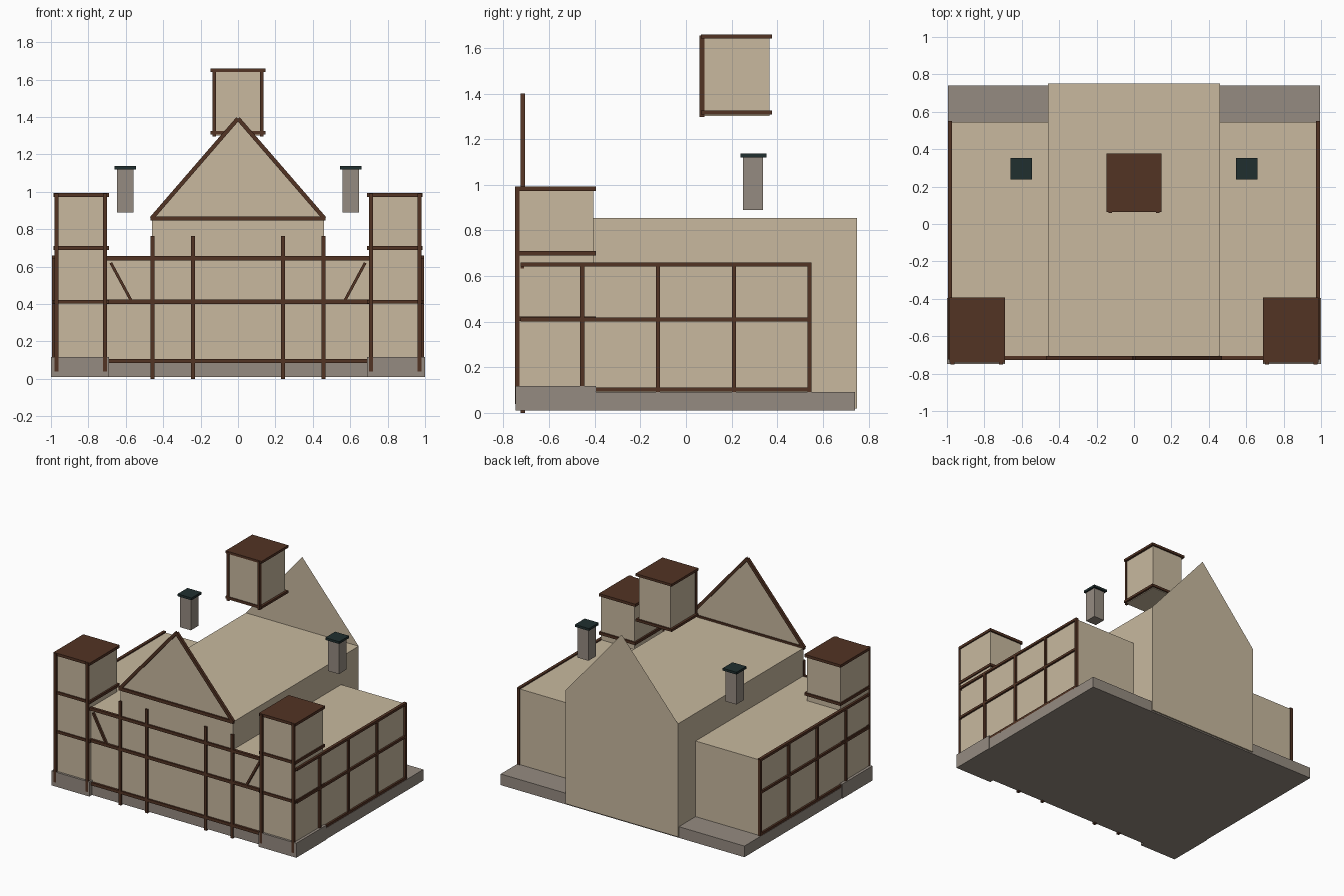
import bpy, bmesh, math
from mathutils import Matrix, Vector

if "Cube" in bpy.data.objects:
    bpy.data.objects.remove(bpy.data.objects["Cube"])


def material(name, rgb):
    m = bpy.data.materials.new(name)
    m.diffuse_color = (*rgb, 1)
    m.use_nodes = True
    m.node_tree.nodes["Principled BSDF"].inputs["Base Color"].default_value = m.diffuse_color
    return m


PLASTER = material("cream plaster", (0.58, 0.485, 0.345))
STONE = material("grey stone", (0.30, 0.258, 0.218))
TIMBER = material("brown timber", (0.085, 0.033, 0.017))
CAP = material("dark slate", (0.014, 0.028, 0.028))


def finish(name, bm, mat):
    bmesh.ops.recalc_face_normals(bm, faces=bm.faces)
    me = bpy.data.meshes.new(name)
    bm.to_mesh(me)
    bm.free()
    me.materials.append(mat)
    ob = bpy.data.objects.new(name, me)
    bpy.context.collection.objects.link(ob)
    return ob


def box(name, x, y, z, mat):
    """Box from (min, max) ranges on each axis."""
    lo, hi = zip(x, y, z)
    size = [abs(b - a) for a, b in zip(lo, hi)]
    mid = [(a + b) / 2 for a, b in zip(lo, hi)]
    bm = bmesh.new()
    bmesh.ops.create_cube(bm, size=1, matrix=Matrix.Translation(mid) @ Matrix.Diagonal((*size, 1)))
    return finish(name, bm, mat)


def slanted_beam(name, a, b, width, y):
    """Beam between two (x, z) points in the front plane."""
    p, q = Vector((a[0], 0, a[1])), Vector((b[0], 0, b[1]))
    d = q - p
    mat = (Matrix.Translation(((p.x + q.x) / 2, (y[0] + y[1]) / 2, (p.z + q.z) / 2))
           @ Matrix.Rotation(-math.atan2(d.z, d.x), 4, 'Y')
           @ Matrix.Diagonal((d.length, y[1] - y[0], width, 1)))
    bm = bmesh.new()
    bmesh.ops.create_cube(bm, size=1, matrix=mat)
    return finish(name, bm, TIMBER)


# Plinth and the low full-width body
box("plinth", (-0.995, 0.995), (-0.717, 0.74), (0.01, 0.092), STONE)
box("side_wings", (-0.98, 0.98), (-0.71, 0.545), (0.09, 0.65), PLASTER)

# Central hall: flat top between two thin gable ends
bm = bmesh.new()
W, Y0, Y1, LOW, EAVE, APEX = 0.46, -0.714, 0.75, 0.02, 0.855, 1.39
ends = []
for y in (Y0, Y1):
    v = [bm.verts.new((px, y, pz)) for px, pz in
         ((-W, LOW), (W, LOW), (W, EAVE), (0, APEX), (-W, EAVE))]
    bm.faces.new(v)
    ends.append(v)
for i, j in ((0, 1), (1, 2), (2, 4), (4, 0)):
    bm.faces.new((ends[0][i], ends[0][j], ends[1][j], ends[1][i]))
finish("central_hall", bm, PLASTER)

# Front wall timber frame
FY = (-0.726, -0.706)
for i, z in enumerate((0.095, 0.412, 0.645)):
    box(f"front_rail_{i}", (-0.98, 0.98), FY, (z - 0.011, z + 0.011), TIMBER)
for s in (-1, 1):
    for x in (0.24, 0.457):
        box("front_stud", (s * x - 0.01, s * x + 0.01), FY, (0, 0.765), TIMBER)
    slanted_beam("front_brace", (s * 0.68, 0.62), (s * 0.573, 0.422), 0.015, FY)
    slanted_beam("gable_rafter", (s * 0.463, 0.857), (0, 1.392), 0.022, FY)
box("gable_tie_beam", (-0.467, 0.467), FY, (0.846, 0.869), TIMBER)

for s in (-1, 1):
    # Side wall timber frame
    sx = (s * 0.972, s * 0.994)
    for z in (0.102, 0.41, 0.65):
        box("side_rail", sx, (-0.725, 0.55), (z - 0.009, z + 0.009), TIMBER)
    for y in (-0.455, -0.122, 0.21, 0.542):
        box("side_stud", sx, (y - 0.009, y + 0.009), (0.092, 0.655), TIMBER)

    # Corner tower: stone foot, plaster shaft, timber bands and corner posts
    box("tower_foot", (s * 0.69, s * 1.0), (-0.748, -0.395), (0.01, 0.117), STONE)
    box("tower_shaft", (s * 0.703, s * 0.978), (-0.732, -0.405), (0.1, 0.98), PLASTER)
    for z in (0.412, 0.7, 0.983):
        box("tower_band", (s * 0.69, s * 0.987), (-0.741, -0.394), (z - 0.01, z + 0.01), TIMBER)
    for x in (0.711, 0.971):
        box("tower_post", (s * x - 0.01, s * x + 0.01), (-0.75, -0.73), (0.04, 0.992), TIMBER)

    # Chimney
    box("chimney", (s * 0.56, s * 0.648), (0.25, 0.338), (0.89, 1.125), STONE)
    box("chimney_cap", (s * 0.546, s * 0.66), (0.238, 0.353), (1.12, 1.137), CAP)

    # Posts on the raised turret
    box("turret_post", (s * 0.117, s * 0.135), (0.06, 0.08), (1.297, 1.655), TIMBER)

# Raised turret
box("turret_body", (-0.13, 0.13), (0.07, 0.365), (1.302, 1.645), PLASTER)
for z in (1.316, 1.65):
    box("turret_band", (-0.147, 0.147), (0.065, 0.377), (z - 0.009, z + 0.009), TIMBER)
